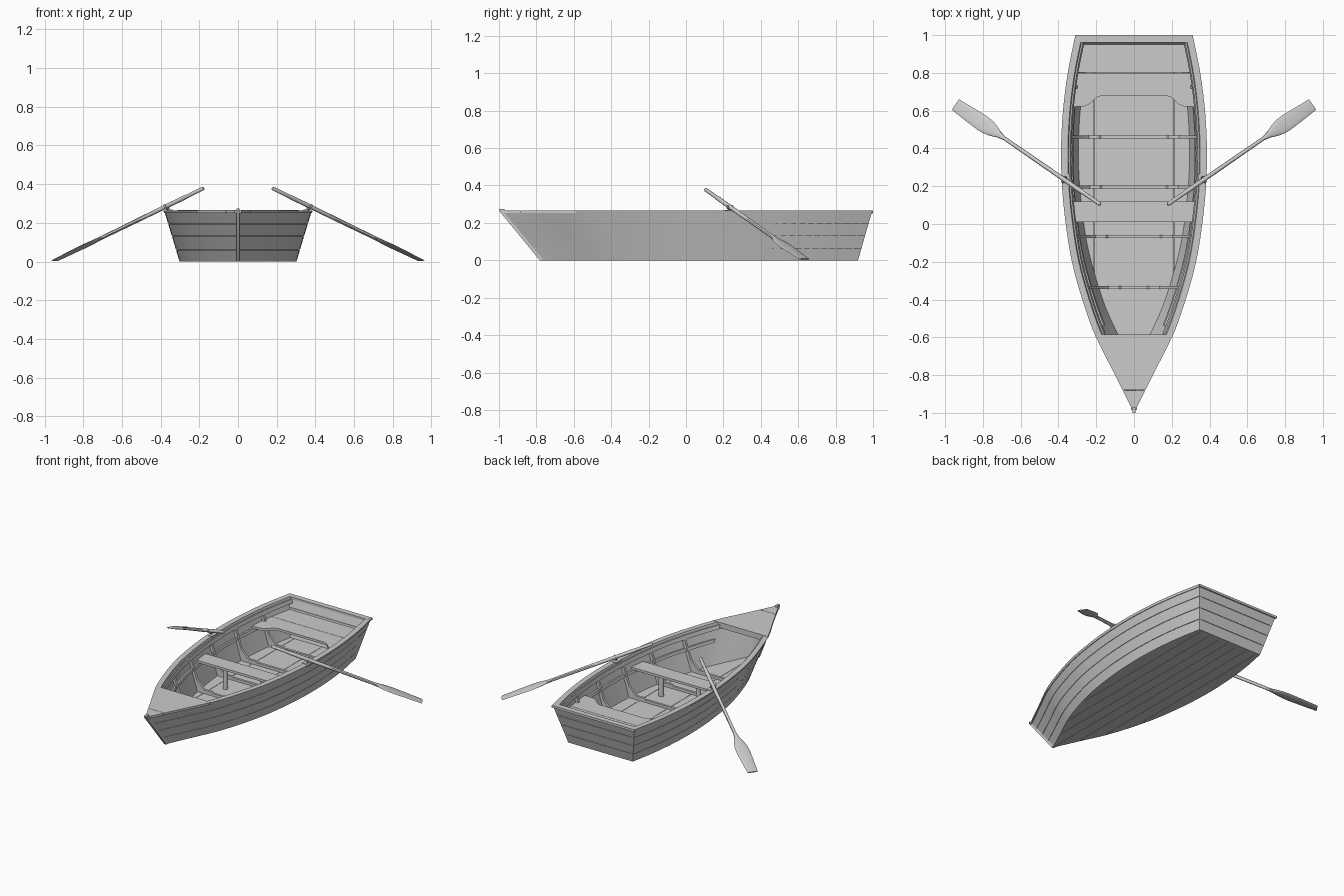
import bpy, bmesh, math
from mathutils import Vector

if "Cube" in bpy.data.objects:
    bpy.data.objects.remove(bpy.data.objects["Cube"])

TOP = 0.262                                    # sheer height
HALF = [0, .10, .20, .272, .327, .36, .38, .385, .375, .35, .31]   # half beam, bow to stern


def beam(t):
    # Catmull-Rom interpolation of the half beam at station t (0 bow, 1 stern)
    f = min(max(t, 0), 1) * 10
    i = min(int(f), 9)
    f -= i
    p1, p2 = HALF[i], HALF[i + 1]
    p0 = HALF[i - 1] if i > 0 else 2 * p1 - p2
    p3 = HALF[i + 2] if i < 9 else 2 * p2 - p1
    return .5 * (2 * p1 + (p2 - p0) * f + (2 * p0 - 5 * p1 + 4 * p2 - p3) * f * f
                 + (3 * p1 - p0 - 3 * p2 + p3) * f ** 3)


def hull(t, z, inset=0.0):
    # point on the hull skin, moved inward by inset
    v = z / TOP
    w = beam(t) * (.785 + .205 * v)
    y = (1 - v) * (-.78 + 1.70 * t) + v * (-.995 + 1.99 * t)
    return Vector((max(w - inset, .001), y, z))


def width(y, z):
    # inner half width of the hull at a given y and z
    v = z / TOP
    t = (y + .78 * (1 - v) + .995 * v) / (1.70 * (1 - v) + 1.99 * v)
    return hull(t, z, .012).x


def loft(name, sections, mirror=False):
    bm = bmesh.new()
    rings = [[bm.verts.new(p) for p in s] for s in sections]
    n = len(rings[0])
    for a, b in zip(rings, rings[1:]):
        for i in range(n):
            j = (i + 1) % n
            bm.faces.new((a[i], a[j], b[j], b[i]))
    bm.faces.new(rings[0])
    bm.faces.new(rings[-1])
    bmesh.ops.recalc_face_normals(bm, faces=bm.faces)
    me = bpy.data.meshes.new(name)
    bm.to_mesh(me)
    bm.free()
    ob = bpy.data.objects.new(name, me)
    bpy.context.collection.objects.link(ob)
    if mirror:
        ob.modifiers.new("mirror", 'MIRROR').use_mirror_merge = False
    return ob


def box(name, x0, x1, y0, y1, z0, z1, mirror=False):
    return loft(name, [[(x, y0, z0), (x, y1, z0), (x, y1, z1), (x, y0, z1)] for x in (x0, x1)], mirror)


def slab(name, half, a0, a1, upright=False):
    # symmetric outline from its right half, thickened along z (or y if upright)
    pts = half + [(-x, b) for x, b in reversed(half) if x > 0]
    loft(name, [[(x, a, b) if upright else (x, b, a) for x, b in pts] for a in (a0, a1)])


STEPS = [i / 40 for i in range(41)]
GAP = .0012
SEAMS = [0, .062, .130, .196, .256]

# side strakes and transom boards
for k, (z0, z1) in enumerate(zip(SEAMS, SEAMS[1:])):
    z0, z1 = z0 + (GAP if k else 0), z1 - GAP
    loft(f"strake_{k}", [[hull(t, z0), hull(t, z1), hull(t, z1, .012), hull(t, z0, .012)]
                         for t in STEPS], True)
    ends = []
    for s in (-1, 1):
        a, b = hull(1, z0, .004), hull(1, z1, .004)
        ends.append([(s * a.x, a.y, z0), (s * b.x, b.y, z1),
                     (s * b.x, b.y - .022, z1), (s * a.x, a.y - .022, z0)])
    loft(f"transom_board_{k}", ends)

# thin inner lining closing the plank seams
loft("hull_lining", [[hull(t, .004, .008), hull(t, .255, .008), hull(t, .255, .014), hull(t, .004, .014)]
                     for t in STEPS], True)


# lengthwise boards trimmed to the hull: outer bottom, then inner floor
def boards(name, cuts, z0, z1, inset):
    for k, (x0, x1) in enumerate(zip(cuts, cuts[1:])):
        secs = []
        for i in range(121):
            p = hull(i / 120, z0, inset)
            if p.x > x0 + .003:
                xa, xb = x0 + GAP, min(x1 - GAP, p.x)
                secs.append([(xa, p.y, z0), (xb, p.y, z0), (xb, p.y, z1), (xa, p.y, z1)])
        loft(f"{name}_{k}", secs, True)


boards("bottom_board", [0, .07, .145, .22, .4], 0, .010, .002)
boards("floor_board", [0, .21, .4], .010, .020, .008)

# gunwale rim, inner stringer
AFT = [.2 + .8 * i / 40 for i in range(41)]
loft("gunwale", [[hull(t, .250, -.004), hull(t, .265, -.004), hull(t, .265, .032), hull(t, .250, .032)]
                 for t in AFT], True)
loft("inwale", [[hull(t, .225, .030), hull(t, .250, .030), hull(t, .250, .040), hull(t, .225, .040)]
                for t in AFT], True)
loft("seat_stringer", [[hull(t, .150, .012), hull(t, .168, .012), hull(t, .168, .026), hull(t, .150, .026)]
                       for t in AFT[:-1]], True)
slab("transom_cap", [(0, .962), (.298, .962), (.312, 1.0), (0, 1.0)], .250, .2655)

# bow deck in two pieces, deck beam and stem post
for k, (y0, y1) in enumerate([(-.985, -.881), (-.879, -.585)]):
    ys = [y0 + (y1 - y0) * i / 12 for i in range(13)]
    loft(f"bow_deck_{k}", [[(s * (width(y, .26) + .016), y, z) for s, z in
                            ((-1, .252), (1, .252), (1, .267), (-1, .267))] for y in ys])
slab("deck_beam", [(0, .228), (width(-.6, .228), .228), (width(-.6, .252), .252), (0, .252)],
     -.605, -.588, True)
loft("stem_post", [[(x, y + dy, z) for x, dy in ((-.009, 0), (.009, 0), (.009, .03), (-.009, .03))]
                   for y, z in ((-.782, 0), (-.997, .262), (-1.0, .275))])

# rib frames with corner knees
for k, y in enumerate((.725, .46, .195, -.065, -.335)):
    w = lambda z: width(y, z)
    slab(f"rib_{k}", [(0, .019), (w(.02), .019), (w(.25), .25), (w(.25) - .022, .25),
                      (w(.1) - .024, .10), (w(.05) - .065, .045), (w(.05) - .12, .045),
                      (w(.05) - .13, .038), (0, .038)], y - .008, y + .008, True)

# rowing seat with two posts
slab("rowing_seat", [(0, .01), (width(.01, .17), .01), (width(.12, .17), .12), (0, .12)], .170, .186)
loft("seat_post", [[(.14 + .017 * math.cos(a * math.pi / 8), .065 + .017 * math.sin(a * math.pi / 8), z)
                    for a in range(16)] for z in (.019, .171)], True)

# stern seat: notched front board and plain back board
W = lambda y: width(y, .172)
slab("stern_seat_front", [(0, .68), (.17, .68), (.20, .67), (.235, .635), (.265, .622), (W(.62), .62),
                          (W(.71), .71), (W(.799), .799), (0, .799)], .168, .184)
slab("stern_seat_back", [(0, .801), (W(.801), .801), (W(.95), .95), (0, .95)], .168, .184)

# oars and their locks
A, B = Vector((.178, .103, .379)), Vector((.945, .632, .006))
D = (B - A).normalized()
U = Vector((-D.y, D.x, 0)).normalized()
N = D.cross(U)
N = N if N.z > 0 else -N
OAR = [(0, .007, .007), (.006, .010, .010), (.11, .010, .010), (.125, .012, .012), (.45, .011, .011),
       (.66, .010, .010), (.70, .018, .009), (.74, .033, .007), (.78, .042, .006), (.82, .044, .005),
       (.90, .040, .004), (1, .034, .004)]
secs = []
for f, hw, ht in OAR:
    c = A.lerp(B, f)
    secs.append([c + U * hw * math.cos(a * math.pi / 6) + N * ht * math.sin(a * math.pi / 6)
                 for a in range(12)])
loft("oar", secs, True)

C = A.lerp(B, .25)
fork = []
for i in range(15):
    a = math.radians(150 + 240 * i / 14)
    r = U * math.cos(a) + N * math.sin(a)
    fork.append([C + r * q + D * h for q, h in ((.013, -.005), (.019, -.005), (.019, .005), (.013, .005))])
loft("oarlock_fork", fork, True)
base = C - N * .015
loft("oarlock_pin", [[(base.x - .003 + .006 * math.cos(a * math.pi / 4), base.y + .006 * math.sin(a * math.pi / 4), z)
                      for a in range(8)] for z in (.235, base.z)], True)
box("oarlock_plate", C.x - .032, C.x - .002, C.y - .03, C.y + .03, .262, .268, True)

# smooth shading with crisp edges
for ob in bpy.context.collection.objects:
    ob.select_set(True)
    bpy.context.view_layer.objects.active = ob
bpy.ops.object.shade_smooth_by_angle(angle=math.radians(30))
